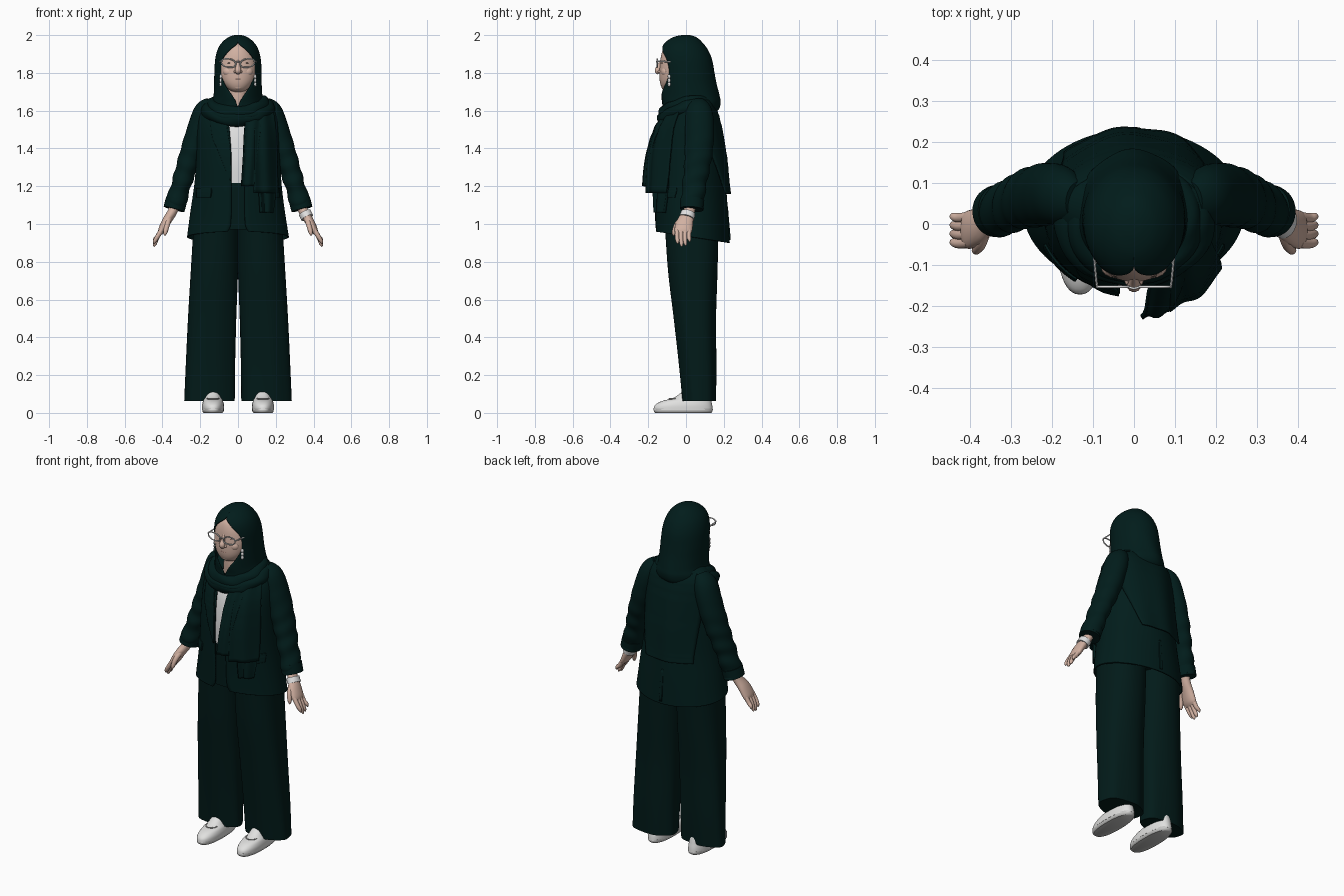
import bpy, bmesh
from math import sin, cos, pi, asin
from mathutils import Vector

if "Cube" in bpy.data.objects:
    bpy.data.objects.remove(bpy.data.objects["Cube"])


def material(name, r, g, b):
    m = bpy.data.materials.new(name)
    m.use_nodes = True
    m.diffuse_color = (r, g, b, 1)
    node = m.node_tree.nodes["Principled BSDF"]
    node.inputs["Base Color"].default_value = (r, g, b, 1)
    node.inputs["Roughness"].default_value = 0.8
    return m


CLOTH = material("dark green cloth", .0004, .0118, .011)
TROUSER = material("trouser green", .0006, .0105, .0097)
SHIRT = material("shirt white", .74, .74, .74)
SHOE = material("shoe white", .75, .75, .74)
SOLE = material("sole grey", .56, .56, .55)
SKIN = material("skin", .64, .44, .36)
LIP = material("lip rose", .5, .29, .24)
SILVER = material("silver", .75, .75, .75)
EYE = material("eye brown", .18, .12, .1)
made = []


def spline(rows, k):
    """Smoothly resample rows of numbers."""
    p = [rows[0]] + list(rows) + [rows[-1]]
    out = []
    for a, b, c, d in zip(p, p[1:], p[2:], p[3:]):
        for s in range(k):
            t = s / k
            out.append([.5 * (2*y + (z-x)*t + (2*x - 5*y + 4*z - w)*t*t + (3*y - x - 3*z + w)*t**3)
                        for x, y, z, w in zip(a, b, c, d)])
    return out + [list(rows[-1])]


def grid(name, rows, mat, caps=False, thick=0):
    """Skin a grid of points; coincident seams are welded."""
    bm = bmesh.new()
    vs = [[bm.verts.new(p) for p in row] for row in rows]
    for r, q in zip(vs, vs[1:]):
        for j in range(len(r) - 1):
            bm.faces.new((r[j], r[j+1], q[j+1], q[j]))
    if caps:
        bm.faces.new(vs[0][:-1])
        bm.faces.new(vs[-1][:-1])
    bmesh.ops.remove_doubles(bm, verts=bm.verts, dist=1e-5)
    bmesh.ops.recalc_face_normals(bm, faces=bm.faces)
    me = bpy.data.meshes.new(name)
    bm.to_mesh(me)
    bm.free()
    me.materials.append(mat)
    ob = bpy.data.objects.new(name, me)
    bpy.context.collection.objects.link(ob)
    if thick:
        mod = ob.modifiers.new("thickness", "SOLIDIFY")
        mod.thickness, mod.offset = thick, 0
    made.append(ob)
    return ob


def power(v, e):
    return (1 if v > 0 else -1) * abs(v) ** e


def shell(name, rows, mat, p=2, n=48, k=4, fold=None, caps=True, thick=0):
    """Stack of rounded sections: z, cx, cy, rx, ry, front gap, tilt."""
    out = []
    for z, cx, cy, rx, ry, gap, tilt in spline([list(r) + [0] * (7 - len(r)) for r in rows], k):
        t0 = asin(min(1, max(gap, 0) / rx) ** (p / 2))
        ring = []
        for j in range(n + 1):
            t = t0 + (2*pi - 2*t0) * j / n
            f = fold(t, z) if fold else 1
            c = power(cos(t), 2 / p)
            ring.append((cx + f * rx * power(sin(t), 2 / p), cy - f * ry * c, z - tilt * c))
        out.append(ring)
    return grid(name, out, mat, caps, thick)


def tube(name, pts, mat, n=16, k=5, ref=(0, 1, 0), loop=False, fold=None):
    """Sweep an oval along x, y, z, a, b points (b lies along ref)."""
    pts = pts if loop else spline(pts, k)
    pos = [Vector(q[:3]) for q in pts]
    m, out = len(pos), []
    for i, q in enumerate(pts):
        t = pos[(i+1) % m] - pos[i-1] if loop else pos[min(i+1, m-1)] - pos[max(i-1, 0)]
        t.normalize()
        u = Vector(ref)
        u = (u - t * u.dot(t)).normalized()
        v = t.cross(u)
        ring = []
        for j in range(n + 1):
            a = 2 * pi * j / n
            f = fold(i / m, a) if fold else 1
            ring.append(pos[i] + v * (q[3] * f * cos(a)) + u * (q[4] * f * sin(a)))
        out.append(ring)
    return grid(name, out + out[:1] if loop else out, mat, caps=not loop)


def blob(name, c, r, mat):
    rows = [(c[2] + r[2] * sin(a), c[0], c[1], r[0] * cos(a), r[1] * cos(a))
            for a in [pi * (i / 8 - .5) * .98 for i in range(9)]]
    return shell(name, rows, mat, n=16, k=1)


# Torso sections shared by the jacket and everything that hangs on it
TORSO = [(.93, 0, .035, .266, .193, .055, -.03), (.97, 0, .033, .26, .192, .04, -.02),
         (1.06, 0, .028, .247, .19, .035, 0), (1.2, 0, .02, .228, .187, .035, 0),
         (1.35, 0, .015, .217, .182, .035, 0), (1.5, 0, .018, .212, .157, .045, 0),
         (1.6, 0, .035, .2, .115, .06, 0), (1.655, 0, .045, .16, .085, .05, 0),
         (1.69, 0, .045, .08, .07, .03, 0)]
P = 1.95
DENSE = spline(TORSO, 8)


def surface(x, z, side):
    s = min(DENSE, key=lambda r: abs(r[0] - z))
    u = min(.97, abs(x) / s[3])
    return s[2] + side * s[4] * (1 - u ** P) ** (1 / P)


def drape(name, rows, mat, side=-1, pleat=0, waves=3, thick=.008):
    """Cloth strip lying on the torso: z, left x, right x, offset."""
    out = []
    for z, xl, xr, off in spline(rows, 6):
        row = []
        for j in range(25):
            u = j / 24
            x = xl + (xr - xl) * u
            lift = off + pleat * sin(2 * pi * waves * u + 2 * z)
            row.append((x, surface(x, z, side) + side * lift, z))
        out.append(row)
    return grid(name, out, mat, thick=thick)


# Jacket, inner top and lapels
shell("jacket", TORSO, CLOTH, p=P, n=72, k=6, caps=False, thick=.008,
      fold=lambda t, z: 1 + .008 * sin(5*t + 9*z) * sin(7*z))
inner = shell("inner_top", [(z, x, y, rx - .016, ry - .016) for z, x, y, rx, ry, *_ in TORSO[1:-1]],
              SHIRT, p=P, k=8)
inner.data.materials.append(TROUSER)
for f in inner.data.polygons:
    f.material_index = int(f.center.z < 1.215)
for s, tag in ((-1, "right"), (1, "left")):
    drape(tag + "_lapel", [(1.6, s*.15, s*.07, .004), (1.46, s*.135, s*.05, .007),
                           (1.4, s*.11, s*.04, .007), (1.23, s*.042, s*.036, .006)], CLOTH)
    drape(tag + "_pocket_flap", [(1.19, s*.215, s*.14, .006), (1.17, s*.218, s*.14, .011),
                                 (1.14, s*.218, s*.145, .013)], CLOTH)
drape("back_vent", [(1.1, -.004, .008, .002), (.915, -.004, .014, .004)], CLOTH, side=1)

# Trousers, shoes, sleeves and hands, once per side; the right hem hangs further forward
for s, tag, lean in ((-1, "right", .018), (1, "left", 0)):
    legs = [(.062, .151, .07, .133, .088), (.25, .146, .062, .131, .098),
            (.5, .137, .047, .129, .111), (.75, .125, .036, .126, .13), (1.0, .115, .03, .12, .142)]
    shell(tag + "_trouser_leg", [(z, s*x, y - lean*(1 - z), rx, ry - lean*(1 - z)) for z, x, y, rx, ry in legs],
          TROUSER, p=2.3, n=64, k=6, fold=lambda t, z: 1 + .02 * (1.1 - z) * sin(6*t + 2*z))
    shell(tag + "_sole", [(0, s*.132, -.015, .05, .148), (.008, s*.132, -.015, .056, .155),
                          (.022, s*.132, -.015, .057, .156)], SOLE, p=2.4)
    shell(tag + "_shoe", [(.016, s*.132, -.015, .058, .157), (.04, s*.132, -.013, .058, .152),
                          (.062, s*.132, .002, .053, .132), (.08, s*.132, .032, .046, .098),
                          (.12, s*.132, .055, .038, .065)], SHOE, p=2.3)
    tube(tag + "_shoe_seam", [(s*(.132 + .032*sin(a)), -.055 - .036*cos(a), .0745, .003, .003)
                              for a in [pi * (i/6 - .5) for i in range(7)]], SOLE, n=8, ref=(0, 0, 1))
    tube(tag + "_sleeve", [(s*.14, .058, 1.645, .033, .045), (s*.172, .066, 1.60, .058, .07),
                           (s*.2, .072, 1.52, .063, .077), (s*.238, .068, 1.4, .062, .075),
                           (s*.272, .058, 1.3, .056, .068), (s*.303, .043, 1.2, .052, .063),
                           (s*.335, .03, 1.09, .054, .06)], CLOTH, n=32, k=9,
         fold=lambda t, a: 1 + .13 * max(0, t - .3) * sin(44*t + 2*sin(a)))
    tube(tag + "_cuff", [(s*.325, .034, 1.13, .057, .063), (s*.339, .03, 1.078, .057, .062)],
         CLOTH, n=32)
    tube(tag + "_palm", [(s*.328, .028, 1.11, .026, .03), (s*.35, .014, 1.06, .025, .031),
                         (s*.378, -.004, 1.015, .024, .043), (s*.402, -.014, .97, .02, .047),
                         (s*.413, -.016, .95, .012, .04)], SKIN, n=20)
    for i, (name, tip) in enumerate((("index", .895), ("middle", .88), ("ring", .885), ("little", .905))):
        y = -.046 + .021 * i
        tube(f"{tag}_{name}_finger", [(s*.402, y, .972, .013, .013), (s*.425, y - .002, .935, .012, .012),
             (s*.44, y + .001, tip + .015, .01, .01), (s*.445, y + .003, tip, .003, .003)], SKIN, n=10)
    tube(tag + "_thumb", [(s*.365, -.02, 1.03, .016, .016), (s*.375, -.05, .995, .014, .014),
                          (s*.385, -.064, .955, .011, .011), (s*.388, -.066, .938, .003, .003)], SKIN, n=10)
tube("left_bracelet", [(.353, .012, 1.06, .034, .038), (.367, .004, 1.033, .034, .041)], SILVER, n=24)

# Head and face
shell("neck", [(1.6, 0, -.015, .07, .075), (1.68, 0, -.02, .06, .075), (1.78, 0, -.02, .06, .07)], SKIN)
shell("face", [(1.70, 0, -.07, .025, .03), (1.715, 0, -.07, .052, .054), (1.75, 0, -.058, .084, .08),
               (1.8, 0, -.048, .1, .093), (1.85, 0, -.04, .103, .097), (1.9, 0, -.028, .094, .102),
               (1.94, 0, -.018, .072, .094), (1.965, 0, -.01, .04, .06)], SKIN, p=2.1)
tube("nose", [(0, -.125, 1.87, .007, .01), (0, -.14, 1.835, .012, .013), (0, -.151, 1.812, .017, .015),
              (0, -.143, 1.797, .01, .008)], SKIN, n=14)
blob("mouth", (0, -.133, 1.768), (.028, .008, .005), LIP)
blob("chin", (0, -.115, 1.73), (.03, .016, .02), SKIN)
for s, tag in ((-1, "right"), (1, "left")):
    blob(tag + "_nostril_wing", (s*.014, -.138, 1.806), (.009, .012, .008), SKIN)
    blob(tag + "_cheek", (s*.045, -.106, 1.806), (.035, .026, .03), SKIN)
    blob(tag + "_eye", (s*.042, -.124, 1.852), (.014, .006, .003), EYE)
    for i in range(3):
        blob(f"{tag}_earring_{i}", (s*.09, -.088, 1.78 - .02*i), (.008, .009, .012), SILVER)
    tube(tag + "_glasses_rim", [(s*(.05 + .038*power(cos(a), .8)), -.153, 1.852 + .022*sin(a) + .005*cos(a),
                                 .0035, .0035) for a in [2*pi*(i + .5)/32 for i in range(32)]],
         SILVER, n=8, loop=True)
    tube(tag + "_glasses_temple", [(s*.087, -.153, 1.862, .003, .004), (s*.091, -.145, 1.862, .003, .004),
                                   (s*.1, -.05, 1.857, .003, .004)], SILVER, n=8, ref=(0, 0, 1))
tube("glasses_bridge", [(-.013, -.154, 1.854, .003, .003), (0, -.157, 1.859, .003, .003),
                        (.013, -.154, 1.854, .003, .003)], SILVER, n=8)

# Head scarf: hood, neck wraps and hanging ends
shell("hood", [(1.585, 0, .02, .125, .12), (1.61, 0, .025, .135, .145), (1.645, 0, .027, .134, .152, .01),
               (1.68, 0, .021, .126, .152, .03), (1.74, 0, .013, .123, .146, .07),
               (1.8, 0, .008, .122, .14, .088), (1.87, 0, -.002, .118, .137, .082),
               (1.92, 0, -.01, .106, .124, .045), (1.955, 0, -.012, .086, .1, .004),
               (1.982, 0, -.008, .056, .068), (1.995, 0, -.003, .026, .032),
               (1.998, 0, 0, .0005, .0005)], CLOTH, n=64, k=6, thick=.006,
      fold=lambda t, z: 1 + .08 * max(0, 1.82 - z) * sin(7*t + 14*z))
for name, rx, ry, cy, z0, drop, a, b in (("upper_neck_wrap", .135, .117, .005, 1.64, .055, .034, .042),
                                         ("lower_neck_wrap", .16, .119, .002, 1.628, .075, .036, .036),
                                         ("middle_neck_wrap", .15, .12, .001, 1.64, .075, .034, .022)):
    tube(name, [(rx*sin(t), cy - ry*cos(t), z0 - drop*((1 + cos(t))/2)**2 + .006*sin(t), a, b)
                for t in [2*pi*i/64 for i in range(64)]], CLOTH, n=20, ref=(0, 0, 1), loop=True,
         fold=lambda t, q: 1 + .07*sin(3*q + 12*pi*t))
drape("scarf_front_inner", [(1.6, .05, .13, .025), (1.5, .035, .12, .03), (1.35, .028, .1, .045),
                            (1.2, .018, .085, .059)], CLOTH, pleat=.004, waves=1.5, thick=.012)
drape("scarf_front_outer", [(1.63, .08, .18, .027), (1.5, .085, .198, .033), (1.35, .085, .205, .043),
                            (1.165, .085, .21, .054)], CLOTH, pleat=.006, waves=1.5, thick=.012)
drape("scarf_front_tail", [(1.25, .11, .19, .022), (1.15, .115, .195, .026), (1.06, .12, .185, .024)],
      CLOTH, pleat=.008, waves=1.5, thick=.014)
drape("scarf_back_panel", [(1.655, -.14, .145, .007), (1.6, -.19, .19, .012), (1.5, -.19, .195, .013),
                           (1.38, -.18, .178, .015), (1.22, -.17, .135, .02), (1.16, -.17, .115, .023)],
      CLOTH, side=1, pleat=.003, waves=2)

# Smooth shading with crisp edges
bpy.ops.object.select_all(action="DESELECT")
for ob in made:
    ob.select_set(True)
bpy.context.view_layer.objects.active = made[0]
bpy.ops.object.shade_smooth_by_angle(angle=.8)
